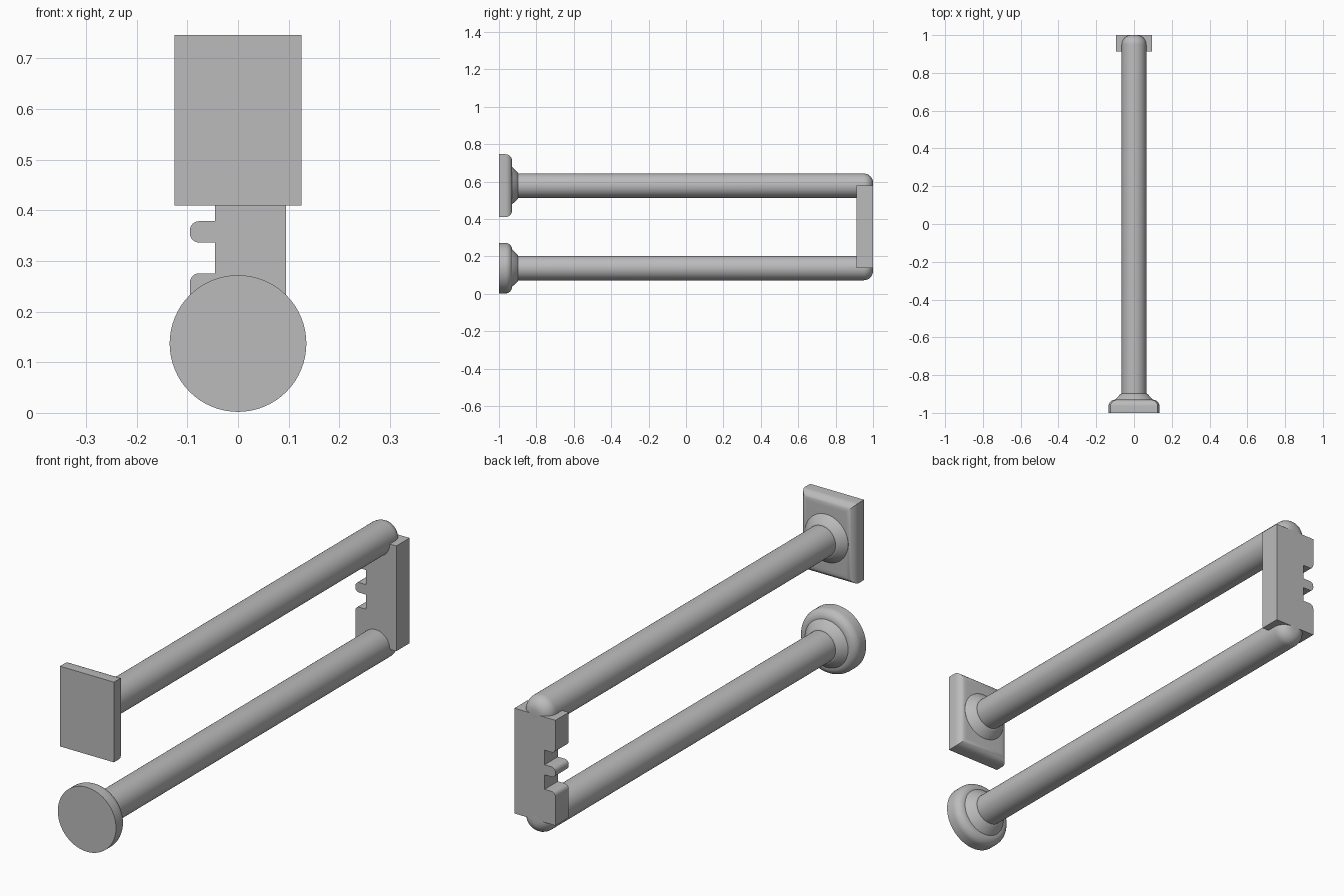
import bpy, bmesh, math
from mathutils import Matrix, Vector

cube = bpy.data.objects.get("Cube")
if cube:
    bpy.data.objects.remove(cube, do_unlink=True)

LOW, HIGH = 0.137, 0.578      # rod axis heights
ROD_R = 0.065

grey = bpy.data.materials.new("plain grey")
grey.use_nodes = True
colour = (0.5, 0.5, 0.5, 1)
grey.diffuse_color = colour
grey.node_tree.nodes["Principled BSDF"].inputs["Base Color"].default_value = colour


def finish(bm, name):
    bmesh.ops.remove_doubles(bm, verts=bm.verts, dist=0.00001)
    bmesh.ops.recalc_face_normals(bm, faces=bm.faces)
    mesh = bpy.data.meshes.new(name)
    bm.to_mesh(mesh)
    bm.free()
    mesh.materials.append(grey)
    obj = bpy.data.objects.new(name, mesh)
    bpy.context.collection.objects.link(obj)
    bpy.ops.object.select_all(action="DESELECT")
    obj.select_set(True)
    bpy.context.view_layer.objects.active = obj
    bpy.ops.object.shade_smooth_by_angle(angle=math.radians(30))
    return obj


def arc(y, r, radius, steps=8):
    """Quarter round from the side wall onto the +y end, as (radius, y) points."""
    angles = [math.pi / 2 * i / steps for i in range(steps + 1)]
    return [(r + radius * math.cos(a), y + radius * math.sin(a)) for a in angles]


def lathe(name, profile, z, sides=64):
    """Spin a (radius, y) profile about a front-to-back axis at height z."""
    bm = bmesh.new()
    verts = [bm.verts.new((r, y, 0)) for r, y in profile]
    edges = [bm.edges.new(pair) for pair in zip(verts, verts[1:])]
    bmesh.ops.spin(bm, geom=verts + edges, cent=(0, 0, 0), axis=(0, 1, 0),
                   angle=math.tau, steps=sides)
    bmesh.ops.translate(bm, verts=bm.verts, vec=(0, 0, z))
    return finish(bm, name)


# Rods with rounded back ends, and the flared collars at their front ends
for label, z in (("lower", LOW), ("upper", HIGH)):
    end = arc(0.95, ROD_R - 0.05, 0.05)
    lathe(label + "_rod", [(0, -0.94), (ROD_R, -0.94)] + end + [(0, 1)], z)
    lathe(label + "_collar", [(0, -0.94), (0.1, -0.94), (0.1, -0.93),
                              (0.072, -0.9), (ROD_R, -0.897), (0, -0.897)], z)

# Round foot with a rolled back edge
lathe("round_foot", [(0, -1), (0.135, -1)] + arc(-0.965, 0.1, 0.035) + [(0, -0.93)], LOW)

# Rectangular foot with rolled back edges
bm = bmesh.new()
bmesh.ops.create_cube(bm, size=1, matrix=Matrix.Translation(Vector((0, -0.965, HIGH)))
                      @ Matrix.Diagonal((0.25, 0.07, 0.336, 1)))
back = [e for e in bm.edges if all(v.co.y > -0.95 for v in e.verts)]
bmesh.ops.bevel(bm, geom=back, offset=0.035, segments=8, profile=0.5, affect="EDGES")
finish(bm, "square_foot")

# Notched end bracket joining the rods
mid = (LOW + HIGH) / 2
half = [(0.095, HIGH), (-0.095, HIGH), (-0.095, mid + 0.082), (-0.045, mid + 0.082),
        (-0.045, mid + 0.021), (-0.095, mid + 0.021)]
outline = half + [(x, 2 * mid - z) for x, z in reversed(half)]
bm = bmesh.new()
face = bm.faces.new([bm.verts.new((x, 0.912, z)) for x, z in outline])
side = bmesh.ops.extrude_face_region(bm, geom=[face])["geom"]
bmesh.ops.translate(bm, verts=[v for v in side if isinstance(v, bmesh.types.BMVert)],
                    vec=(0, 0.088, 0))
corners = [e for e in bm.edges
           if abs(e.verts[0].co.y - e.verts[1].co.y) > 0.05
           and e.verts[0].co.x < -0.09 and abs(e.verts[0].co.z - mid) < 0.1]
bmesh.ops.bevel(bm, geom=corners, offset=0.018, segments=6, profile=0.5, affect="EDGES")
finish(bm, "notched_bracket")
